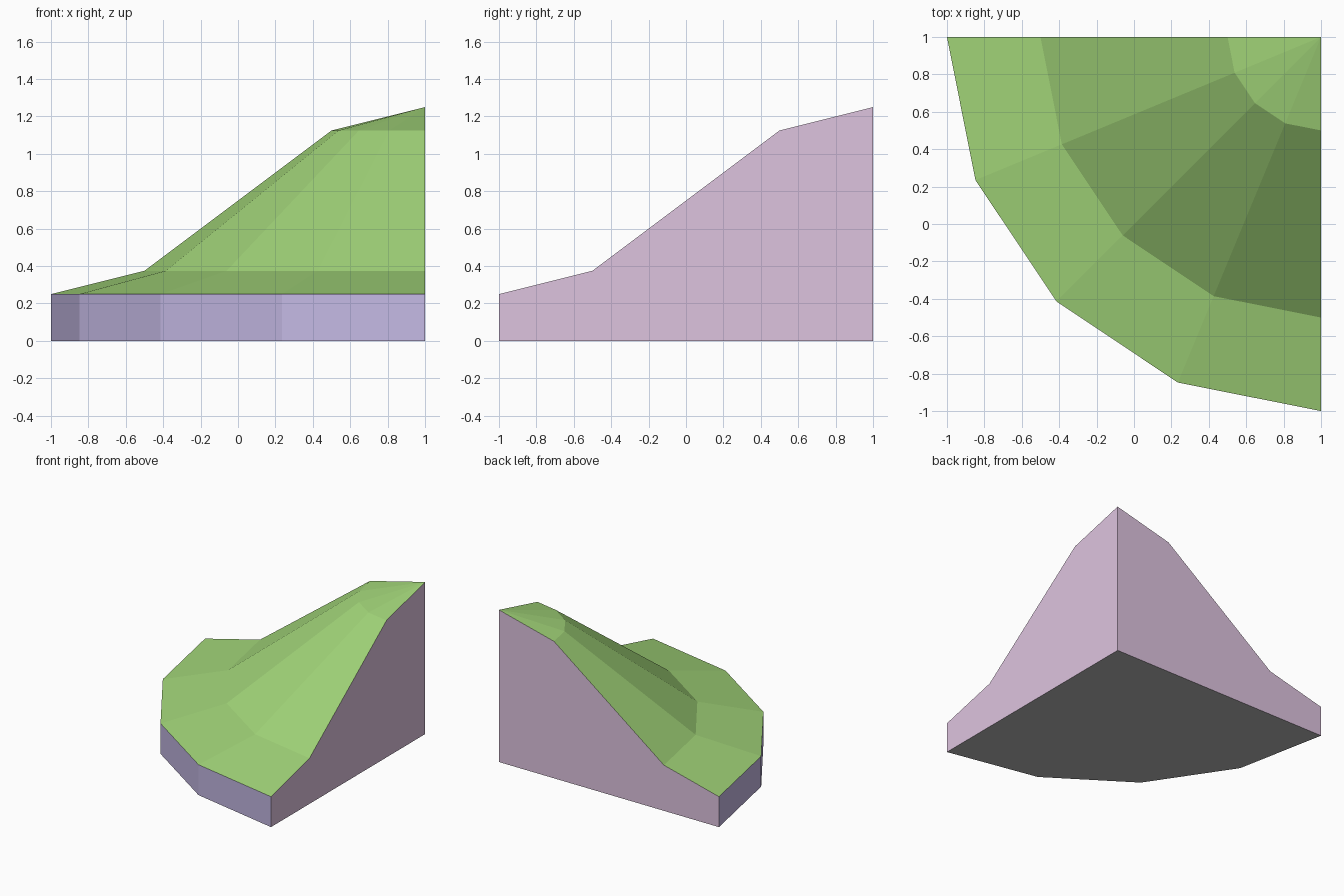
import bpy, bmesh
from math import radians, cos, sin

cube = bpy.data.objects.get("Cube")
if cube:
    bpy.data.objects.remove(cube, do_unlink=True)


def make_material(name, rgb):
    mat = bpy.data.materials.new(name)
    mat.use_nodes = True
    colour = (*rgb, 1.0)
    mat.diffuse_color = colour
    mat.node_tree.nodes["Principled BSDF"].inputs["Base Color"].default_value = colour
    return mat


materials = [
    make_material("grass_green", (0.36, 0.665, 0.19)),
    make_material("lavender_rim", (0.55, 0.48, 0.77)),
    make_material("pink_wall", (0.73, 0.55, 0.74)),
    make_material("grey_underside", (0.46, 0.46, 0.46)),
]
GREEN, LAVENDER, PINK, GREY = range(4)

# Slope profile as (radius, height), swept a quarter turn about the back left corner
PROFILE = [(2, 0), (2, 0.25), (1.5, 0.375), (0.5, 1.125)]
PEAK = 1.25
STEPS = 4

bm = bmesh.new()
apex = bm.verts.new((1, 1, PEAK))
foot = bm.verts.new((1, 1, 0))
columns = []
for i in range(STEPS + 1):
    a = radians(180 + 90 * i / STEPS)
    columns.append([bm.verts.new((1 + r * cos(a), 1 + r * sin(a), z)) for r, z in PROFILE])


def add_face(verts, material):
    bm.faces.new(verts).material_index = material


# Curved rim, grassy slope and peak
for left, right in zip(columns, columns[1:]):
    for k in range(len(PROFILE) - 1):
        add_face((left[k], right[k], right[k + 1], left[k + 1]), GREEN if k else LAVENDER)
    add_face((left[-1], right[-1], apex), GREEN)

# Two straight walls and the underside
for column in (columns[0], columns[-1]):
    add_face([foot] + column + [apex], PINK)
add_face([foot] + [column[0] for column in columns], GREY)

bmesh.ops.recalc_face_normals(bm, faces=bm.faces)
mesh = bpy.data.meshes.new("corner_slope")
bm.to_mesh(mesh)
bm.free()
for mat in materials:
    mesh.materials.append(mat)
bpy.context.collection.objects.link(bpy.data.objects.new("corner_slope", mesh))
